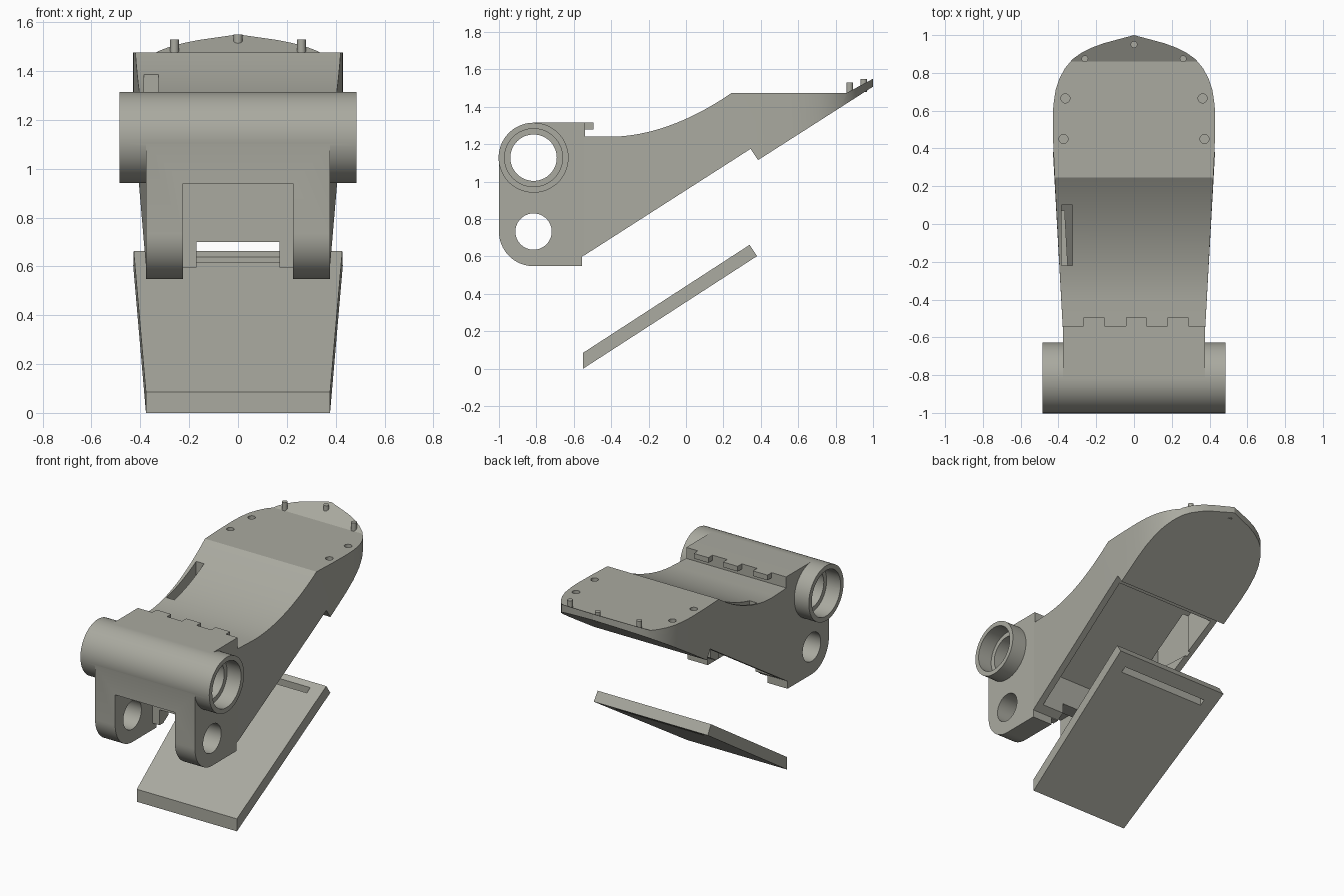
import bpy, bmesh, math
from mathutils import Matrix

if "Cube" in bpy.data.objects:
    bpy.data.objects.remove(bpy.data.objects["Cube"])

grey = bpy.data.materials.new("warm_grey")
grey.use_nodes = True
COLOR = (0.40, 0.40, 0.35, 1)
grey.diffuse_color = COLOR
grey.node_tree.nodes["Principled BSDF"].inputs["Base Color"].default_value = COLOR


def make(name, bm):
    bmesh.ops.recalc_face_normals(bm, faces=bm.faces)
    mesh = bpy.data.meshes.new(name)
    bm.to_mesh(mesh)
    bm.free()
    mesh.materials.append(grey)
    ob = bpy.data.objects.new(name, mesh)
    bpy.context.collection.objects.link(ob)
    return ob


def side_prism(name, profile, width):
    """Extrude a (y, z) profile across x; width is a function of y."""
    bm = bmesh.new()
    a, b = [[bm.verts.new((s * width(y), y, z)) for y, z in profile] for s in (-1, 1)]
    bm.faces.new(a)
    bm.faces.new(b)
    for i in range(len(a)):
        j = (i + 1) % len(a)
        bm.faces.new((a[i], a[j], b[j], b[i]))
    return make(name, bm)


def box(name, x0, x1, y0, y1, z0, z1):
    bm = bmesh.new()
    size = Matrix.Diagonal((x1 - x0, y1 - y0, z1 - z0, 1))
    mid = Matrix.Translation(((x0 + x1) / 2, (y0 + y1) / 2, (z0 + z1) / 2))
    bmesh.ops.create_cube(bm, size=1, matrix=mid @ size)
    return make(name, bm)


def rod(name, centre, radius, length, along_x=False, sides=64):
    bm = bmesh.new()
    turn = Matrix.Rotation(math.pi / 2 if along_x else 0, 4, 'Y')
    bmesh.ops.create_cone(bm, cap_ends=True, segments=sides, radius1=radius, radius2=radius,
                          depth=length, matrix=Matrix.Translation(centre) @ turn)
    return make(name, bm)


def combine(ob, tools, operation='DIFFERENCE'):
    """Apply booleans and remove the tool objects."""
    for tool in tools:
        tool.hide_render = True
        mod = ob.modifiers.new("cut", 'BOOLEAN')
        mod.operation, mod.solver, mod.object = operation, 'EXACT', tool
    graph = bpy.context.evaluated_depsgraph_get()
    mesh = bpy.data.meshes.new_from_object(ob.evaluated_get(graph))
    ob.modifiers.clear()
    ob.data = mesh
    for tool in tools:
        bpy.data.objects.remove(tool)


def arc(cy, cz, r, a0, a1, n=16):
    angles = [math.radians(a0 + (a1 - a0) * i / n) for i in range(n + 1)]
    return [(cy + r * math.cos(a), cz + r * math.sin(a)) for a in angles]


def taper(y):
    return 0.377 + (y + 0.55) * 0.056


# Foot body: side profile trimmed by the rounded plan outline
arch = [(0.245 - 0.65 * t, 1.24 + 0.235 * (1 - t) ** 1.9) for t in [i / 20 for i in range(21)]]
body = side_prism("foot_body", [(-0.545, 0.605), (0.345, 1.175), (0.385, 1.115), (1, 1.508),
                                (1, 1.55), (0.86, 1.475)] + arch + [(-0.545, 1.24)], lambda y: 0.6)
half = [(0.377, -0.55), (0.418, 0.2), (0.427, 0.4), (0.43, 0.55), (0.427, 0.63), (0.415, 0.71),
        (0.395, 0.77), (0.365, 0.825), (0.325, 0.873), (0.28, 0.905), (0.22, 0.935), (0.16, 0.957)]
bm = bmesh.new()
outline = half + [(0, 1)] + [(-x, y) for x, y in reversed(half)]
face = bm.faces.new([bm.verts.new((x, y, 0)) for x, y in outline])
top = bmesh.ops.extrude_face_region(bm, geom=[face])["geom"]
bmesh.ops.translate(bm, vec=(0, 0, 2), verts=[v for v in top if isinstance(v, bmesh.types.BMVert)])
combine(body, [make("plan_outline", bm)], 'INTERSECT')

# Hollow underside, side slit, front window and screw holes
cuts = [side_prism("cavity", [(-0.505, 0.5), (0.31, 1.02), (0.31, 1.412), (-0.505, 0.89)],
                   lambda y: taper(y) - 0.045),
        box("slit", -0.385, -0.325, -0.22, 0.1, 1.0, 1.6),
        box("window", -0.17, 0.17, -0.7, -0.45, 0.5, 0.70)]
for s in (-1, 1):
    cuts += [rod("hole", (s * 0.363, 0.665, 1.475), 0.024, 0.12, sides=24),
             rod("hole", (s * 0.373, 0.45, 1.475), 0.024, 0.12, sides=24)]
combine(body, cuts)

# Heel bracket: block with rounded front corners and a cross tube
bracket = side_prism("heel_bracket", arc(-0.815, 1.13, 0.185, 90, 180)
                     + arc(-0.815, 0.733, 0.185, 180, 270)
                     + [(-0.555, 0.548), (-0.555, 0.60), (-0.54, 0.61), (-0.54, 1.315)],
                     lambda y: 0.376)
combine(bracket, [rod("tube", (0, -0.815, 1.128), 0.187, 0.97, True, 96)], 'UNION')
tools = [box("clevis_gap", -0.225, 0.225, -1.1, -0.60, 0.4, 0.94),
         box("lower_gap", -0.225, 0.225, -0.7, -0.5, 0.4, 0.595),
         box("window", -0.17, 0.17, -0.7, -0.45, 0.4, 0.70),
         rod("tube_bore", (0, -0.815, 1.128), 0.124, 1.2, True),
         rod("lug_hole", (0, -0.815, 0.733), 0.097, 1.2, True)]
tools += [rod("counterbore", (s * 0.48, -0.815, 1.128), 0.155, 0.2, True) for s in (-1, 1)]
combine(bracket, tools)

# Hinge teeth behind the bracket
for i, x in enumerate((-0.212, 0.012, 0.233)):
    box("hinge_tooth_%d" % (i + 1), x - 0.055, x + 0.055, -0.545, -0.495, 1.28, 1.315)

# Toe pegs
for name, x, y, z in (("right", -0.26, 0.875, 1.495), ("middle", 0, 0.95, 1.515),
                      ("left", 0.26, 0.875, 1.495)):
    rod("toe_peg_" + name, (x, y, z), 0.018, 0.07, sides=24)

# Loose sole cover with a slot near its rear edge
cover = side_prism("sole_cover", [(-0.55, 0), (0.38, 0.602), (0.34, 0.662), (-0.55, 0.085)], taper)
combine(cover, [box("slot", -0.33, 0.33, 0.27, 0.305, 0.3, 0.9)])

# Smooth curved faces, keep edges sharp
for ob in bpy.context.view_layer.objects:
    ob.select_set(ob.type == 'MESH' and grey.name in ob.data.materials)
bpy.context.view_layer.objects.active = body
bpy.ops.object.shade_smooth_by_angle(angle=math.radians(25))
